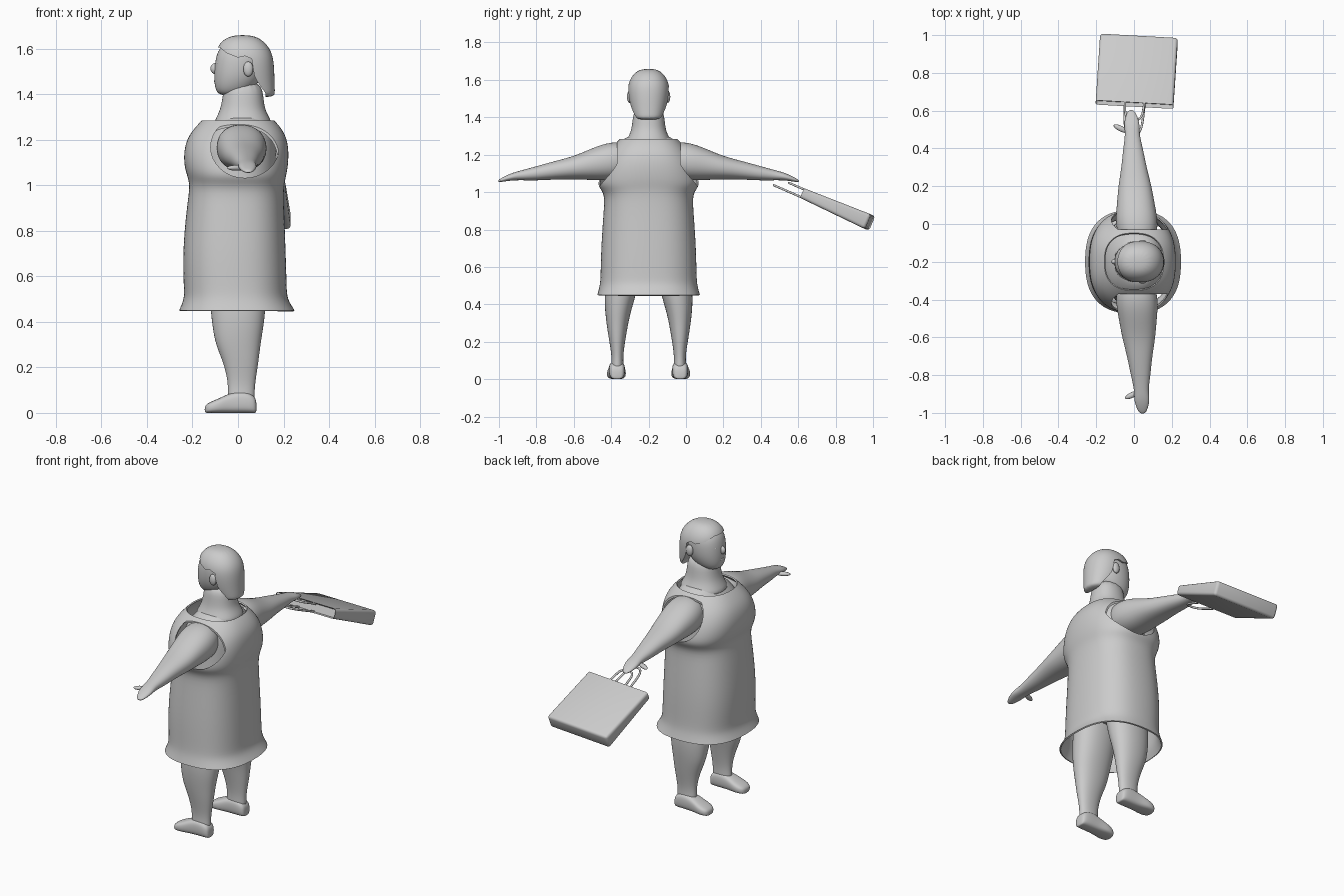
import bpy, bmesh, math
from mathutils import Vector, Matrix

cube = bpy.data.objects.get("Cube")
if cube:
    bpy.data.objects.remove(cube, do_unlink=True)

MID = -0.2  # the body's centre plane in y

grey = bpy.data.materials.new("plain_grey")
grey.use_nodes = True
grey.diffuse_color = (0.6, 0.6, 0.6, 1)
grey.node_tree.nodes["Principled BSDF"].inputs["Base Color"].default_value = (0.6, 0.6, 0.6, 1)


def finish(name, bm):
    bmesh.ops.recalc_face_normals(bm, faces=bm.faces)
    mesh = bpy.data.meshes.new(name)
    bm.to_mesh(mesh)
    bm.free()
    mesh.materials.append(grey)
    obj = bpy.data.objects.new(name, mesh)
    bpy.context.collection.objects.link(obj)
    return obj


def activate(obj):
    bpy.ops.object.select_all(action="DESELECT")
    obj.select_set(True)
    bpy.context.view_layer.objects.active = obj


def smooth(obj, angle=40):
    activate(obj)
    bpy.ops.object.shade_smooth_by_angle(angle=math.radians(angle))
    return obj


def loft(name, axis, rings, power=2.2, capped=True, sides=16, levels=2):
    """Rings are (position along axis, two centre coords, two radii)."""
    bm = bmesh.new()
    loops = []
    for pos, cu, cv, ru, rv in rings:
        loop = []
        for i in range(sides):
            a = math.tau * i / sides
            c, s = math.cos(a), math.sin(a)
            u = cu + 1.025 * ru * math.copysign(abs(c) ** (2 / power), c)
            v = cv + 1.025 * rv * math.copysign(abs(s) ** (2 / power), s)
            co = {"x": (pos, u, v), "y": (u, pos, v), "z": (u, v, pos)}[axis]
            loop.append(bm.verts.new(co))
        loops.append(loop)
    for a, b in zip(loops, loops[1:]):
        for i in range(sides):
            j = (i + 1) % sides
            bm.faces.new((a[i], a[j], b[j], b[i]))
    if capped:
        bm.faces.new(loops[0])
        bm.faces.new(loops[-1])
    obj = finish(name, bm)
    sub = obj.modifiers.new("Smooth", "SUBSURF")
    sub.levels = sub.render_levels = levels
    activate(obj)
    bpy.ops.object.modifier_apply(modifier="Smooth")
    return smooth(obj)


def ellipsoid(name, centre, radii, turn=0.0):
    bm = bmesh.new()
    place = Matrix.Translation(centre) @ Matrix.Rotation(turn, 4, "Z") @ Matrix.Diagonal((*radii, 1))
    bmesh.ops.create_uvsphere(bm, u_segments=16, v_segments=10, radius=1, matrix=place)
    return smooth(finish(name, bm), 60)


def prism(name, outline, y0, y1):
    """Extrude an x-z outline along y."""
    bm = bmesh.new()
    face = bm.faces.new([bm.verts.new((x, y0, z)) for x, z in outline])
    moved = bmesh.ops.extrude_face_region(bm, geom=[face])["geom"]
    bmesh.ops.translate(bm, vec=(0, y1 - y0, 0),
                        verts=[g for g in moved if isinstance(g, bmesh.types.BMVert)])
    return finish(name, bm)


def cut(obj, cutter):
    cutter.hide_render = True
    mod = obj.modifiers.new("Cut", "BOOLEAN")
    mod.operation, mod.solver, mod.object = "DIFFERENCE", "EXACT", cutter
    activate(obj)
    bpy.ops.object.modifier_apply(modifier="Cut")
    bpy.data.objects.remove(cutter, do_unlink=True)


# Torso under the dress
loft("torso", "z", [(z, cx, MID, rx, ry) for z, cx, rx, ry in (
    (0.6, 0, .12, .17), (0.7, 0, .18, .22), (0.9, 0, .17, .21), (1.05, 0, .17, .2),
    (1.15, 0, .17, .2), (1.22, .01, .15, .19), (1.28, .02, .11, .14), (1.31, .02, .08, .09))])

# Dress: thin open shell with armholes
dress = loft("dress", "z", [(z, cx, MID, rx, ry) for z, cx, rx, ry in (
    (.45, -.005, .25, .27), (.5, -.01, .222, .256), (.55, -.012, .222, .252), (.7, -.017, .223, .25),
    (.9, -.012, .21, .236), (.99, -.005, .203, .23), (1.03, -.005, .21, .265), (1.07, -.008, .222, .268),
    (1.14, -.008, .228, .25), (1.21, -.004, .215, .215), (1.26, 0, .18, .175), (1.285, 0, .155, .15))],
    power=2.5, capped=False, sides=24)
shell = dress.modifiers.new("Cloth", "SOLIDIFY")
shell.thickness, shell.offset = 0.008, -1
activate(dress)
bpy.ops.object.modifier_apply(modifier="Cloth")
for side in (-1, 1):
    hole = [(.03 + .15 * math.cos(math.tau * i / 32), 1.167 + .135 * math.sin(math.tau * i / 32))
            for i in range(32)]
    cut(dress, prism("armhole_cutter", hole, MID + side * .17, MID + side * .5))
smooth(dress)

# Arms, thumbs, legs and feet
for side, word, lean in ((-1, "right", .03), (1, "left", -.03)):
    rings = []
    for d, cz, rx, rz in ((.08, 1.17, .09, .09), (.2, 1.167, .115, .105), (.3, 1.15, .1, .085),
                          (.4, 1.13, .088, .061), (.5, 1.117, .066, .049), (.6, 1.1, .052, .038),
                          (.68, 1.09, .036, .026), (.73, 1.083, .042, .02), (.775, 1.069, .03, .013),
                          (.805, 1.058, .014, .006)):
        rings.append((MID + side * d, .015 + lean * (d - .2) / .6, cz, rx, rz))
    loft(word + "_arm", "y", rings)
    ellipsoid(word + "_thumb", (-.04 + lean, MID + side * .705, 1.076), (.042, .015, .012), -side * .45)

    loft(word + "_leg", "z", [(z, cx, MID + side * dy, rx, ry) for z, cx, dy, rx, ry in (
        (.75, 0, .11, .13, .09), (.6, 0, .13, .13, .095), (.45, 0, .152, .12, .084),
        (.37, 0, .163, .11, .07), (.3, 0, .167, .098, .058), (.22, .013, .168, .076, .045),
        (.14, .016, .167, .06, .032), (.09, .014, .167, .058, .031), (.03, .014, .168, .06, .036))])
    loft(word + "_foot", "x", [(x, MID + side * dy, h / 2, ry, h / 2) for x, dy, h, ry in (
        (.082, .169, .05, .025), (.07, .169, .08, .04), (.02, .169, .1, .043), (-.04, .17, .085, .043),
        (-.09, .172, .06, .052), (-.13, .173, .045, .046), (-.147, .173, .03, .025))], power=3)

    # Ears and eyes
    ellipsoid(word + "_ear", (.045, MID + side * .102, 1.51), (.022, .014, .033))
    ellipsoid(word + "_eye", (-.086, MID + side * .037, 1.535), (.007, .015, .007))

# Neck, head and face
loft("neck", "z", [(z, cx, MID, rx, ry) for z, cx, rx, ry in (
    (1.24, .02, .14, .14), (1.29, .022, .12, .11), (1.33, .02, .098, .092),
    (1.38, .022, .09, .086), (1.46, .022, .08, .075))])
loft("head", "z", [(z, cx, MID, rx, ry) for z, cx, rx, ry in (
    (1.392, -.03, .045, .042), (1.415, -.02, .08, .07), (1.47, 0, .105, .094),
    (1.53, .01, .112, .101), (1.59, .015, .106, .098), (1.635, .02, .07, .065))])
ellipsoid("nose", (-.1, MID, 1.512), (.021, .015, .024))
ellipsoid("lips", (-.092, MID, 1.458), (.014, .03, .009))

# Hair, trimmed to a hairline
hair = loft("hair", "z", [(z, cx, MID, rx, ry) for z, cx, rx, ry in (
    (1.385, .095, .065, .068), (1.41, .082, .08, .08), (1.46, .045, .115, .1), (1.53, .03, .128, .112),
    (1.585, .025, .124, .108), (1.632, .02, .096, .082), (1.66, .02, .045, .04))])
hairline = [(-.3, 1.3), (-.3, 1.605), (-.08, 1.605), (-.05, 1.58), (0, 1.56), (.03, 1.567), (.06, 1.555),
            (.072, 1.48), (.085, 1.455), (.12, 1.405), (.125, 1.3)]
cut(hair, prism("hairline_cutter", hairline, MID - .3, MID + .3))
smooth(hair)

# Bag: tapered slab hanging outward, local x is width, y runs to the bottom, z is depth
bag_place = (Matrix.Translation((0.003, .632, .99)) @ Matrix.Rotation(math.radians(-23.5), 4, "X")
             @ Matrix.Rotation(math.radians(-3.5), 4, "Z"))
bm = bmesh.new()
bmesh.ops.create_cube(bm, size=1)
for v in bm.verts:
    low = v.co.y > 0
    v.co = Vector((v.co.x * .412, .385 if low else 0, v.co.z * (.085 if low else .056)))
mouth = min(bm.faces, key=lambda f: f.calc_center_median().y)
rim = list(mouth.edges)
bmesh.ops.bevel(bm, geom=[e for e in bm.edges if e not in rim], offset=.016, segments=3,
                profile=.5, affect="EDGES")
mouth = min(bm.faces, key=lambda f: f.calc_center_median().y)
bmesh.ops.inset_region(bm, faces=[mouth], thickness=.006)
bmesh.ops.translate(bm, verts=mouth.verts, vec=(0, .02, 0))
bm.transform(bag_place)
smooth(finish("bag", bm))

# Bag handles: one loop on each face of the bag
for word, depth, reach in (("front", .022, .1), ("back", -.022, .17)):
    curve = bpy.data.curves.new(word + "_handle", "CURVE")
    curve.dimensions = "3D"
    curve.bevel_depth, curve.bevel_resolution = .006, 3
    curve.use_fill_caps = True
    path = [(-.052, .03), (-.05, -reach * .6), (-.03, -reach * .94), (0, -reach),
            (.03, -reach * .94), (.05, -reach * .6), (.052, .03)]
    line = curve.splines.new("NURBS")
    line.points.add(len(path) - 1)
    line.use_endpoint_u, line.order_u = True, 3
    for p, (x, y) in zip(line.points, path):
        p.co = (*(bag_place @ Vector((x, y, depth))), 1)
    curve.materials.append(grey)
    bpy.context.collection.objects.link(bpy.data.objects.new(word + "_handle", curve))
